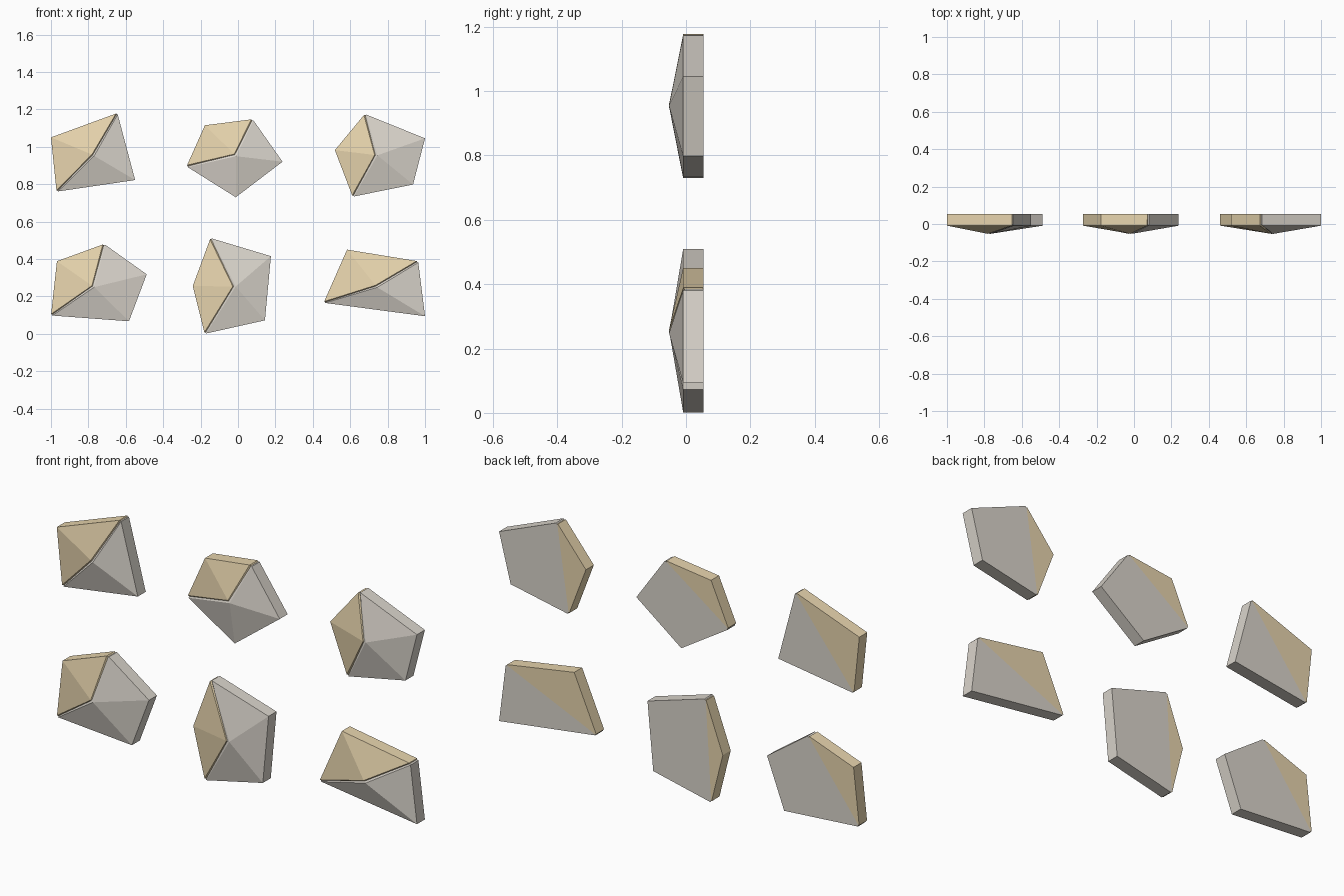
import bpy, bmesh

if "Cube" in bpy.data.objects:
    bpy.data.objects.remove(bpy.data.objects["Cube"])

APEX_Y, RIM_Y, BACK_Y = -0.054, -0.009, 0.054


def material(name, color):
    m = bpy.data.materials.new(name)
    m.diffuse_color = color
    m.use_nodes = True
    m.node_tree.nodes["Principled BSDF"].inputs["Base Color"].default_value = m.diffuse_color
    return m


tan = material("tan_stone", (0.80, 0.66, 0.42, 1))
grey = material("grey_stone", (0.70, 0.66, 0.60, 1))


def half_shard(name, apex, outline, mat):
    """Half of a split gem: the outline runs from one crack end round to the other."""
    bm = bmesh.new()
    a = bm.verts.new((apex[0], APEX_Y, apex[1]))
    front = [bm.verts.new((x, RIM_Y, z)) for x, z in outline]
    back = [bm.verts.new((x, BACK_Y, z)) for x, z in outline]
    for i in range(len(outline) - 1):
        bm.faces.new((a, front[i], front[i + 1]))                        # front facet
        bm.faces.new((front[i], back[i], back[i + 1], front[i + 1]))     # side wall
    bm.faces.new(back)
    # hidden wall along the crack
    bm.faces.new((a, back[0], front[0]))
    bm.faces.new((a, front[-1], back[-1]))
    bm.faces.new((a, back[-1], back[0]))
    bmesh.ops.recalc_face_normals(bm, faces=bm.faces)
    # small chamfer along the crack makes the groove
    pairs = [(a, front[0]), (a, front[-1]), (front[0], back[0]), (front[-1], back[-1])]
    edges = [bm.edges.get(p) for p in pairs]
    bmesh.ops.bevel(bm, geom=edges, offset=0.007, offset_type='OFFSET', segments=1,
                    affect='EDGES', clamp_overlap=True)
    me = bpy.data.meshes.new(name)
    bm.to_mesh(me)
    bm.free()
    me.materials.append(mat)
    ob = bpy.data.objects.new(name, me)
    bpy.context.collection.objects.link(ob)


# each shard: apex, crack start, tan corners, crack end, grey corners (x, z)
shards = [
    ((-0.775, 0.955), (-0.97, 0.76), [(-1.0, 1.05)], (-0.645, 1.18), [(-0.55, 0.822)]),
    ((-0.015, 0.955), (-0.275, 0.895), [(-0.177, 1.115)], (0.078, 1.147),
     [(0.238, 0.92), (-0.012, 0.73)]),
    ((0.738, 0.955), (0.613, 0.733), [(0.518, 0.982)], (0.678, 1.175),
     [(1.0, 1.045), (0.936, 0.798)]),
    ((-0.775, 0.253), (-1.0, 0.098), [(-0.968, 0.388)], (-0.716, 0.48),
     [(-0.488, 0.318), (-0.583, 0.067)]),
    ((-0.02, 0.253), (-0.178, 0.0), [(-0.242, 0.255)], (-0.147, 0.512),
     [(0.176, 0.415), (0.144, 0.072)]),
    ((0.738, 0.253), (0.458, 0.166), [(0.583, 0.45)], (0.963, 0.388), [(1.0, 0.094)]),
]

for n, (apex, start, tan_pts, end, grey_pts) in enumerate(shards, 1):
    half_shard(f"shard_{n}_tan_half", apex, [start] + tan_pts + [end], tan)
    half_shard(f"shard_{n}_grey_half", apex, [end] + grey_pts + [start], grey)
